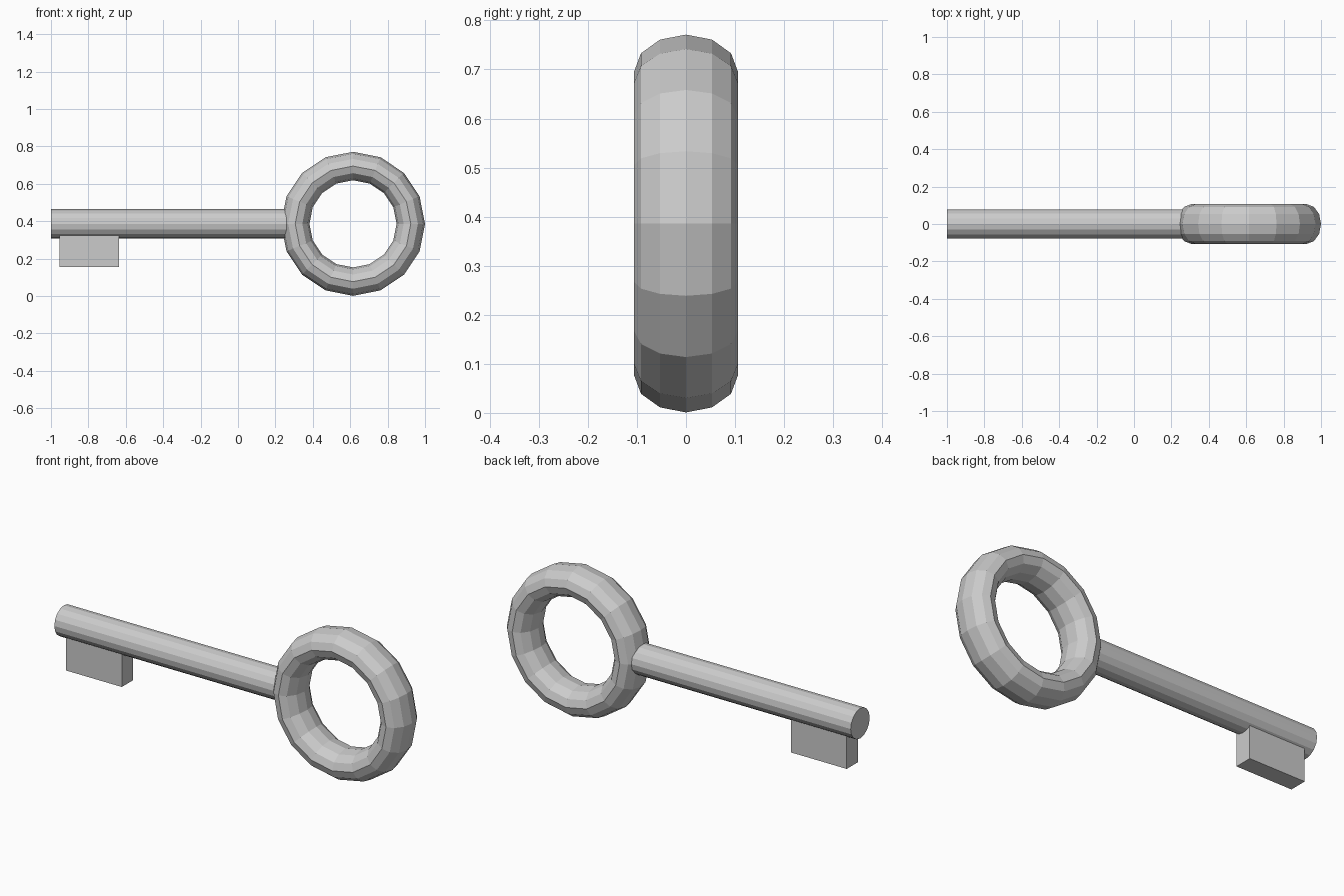
import bpy
from math import pi

if "Cube" in bpy.data.objects:
    bpy.data.objects.remove(bpy.data.objects["Cube"])

AXIS_Z = 0.386          # height of the shaft axis and ring centre

# Ring handle: 16 x 12 low-poly torus, standing upright, thicker front to back
bpy.ops.mesh.primitive_torus_add(major_segments=16, minor_segments=12,
                                 major_radius=0.309, minor_radius=0.076,
                                 location=(0.615, 0, AXIS_Z), rotation=(pi / 2, 0, 0))
ring = bpy.context.object
ring.name = "ring_handle"
ring.scale.z = 0.106 / 0.076

# Shaft: cylinder along x whose right end is buried in the ring
x0, x1 = -1.0, 0.30
bpy.ops.mesh.primitive_cylinder_add(vertices=16, radius=0.078, depth=x1 - x0,
                                    location=((x0 + x1) / 2, 0, AXIS_Z),
                                    rotation=(0, pi / 2, 0))
bpy.context.object.name = "shaft"

# Bit: rectangular tooth hanging below the shaft
z0, z1 = 0.155, 0.36
bpy.ops.mesh.primitive_cube_add(size=1, location=(-0.795, 0, (z0 + z1) / 2))
bit = bpy.context.object
bit.name = "key_bit"
bit.scale = (0.32, 0.092, z1 - z0)
